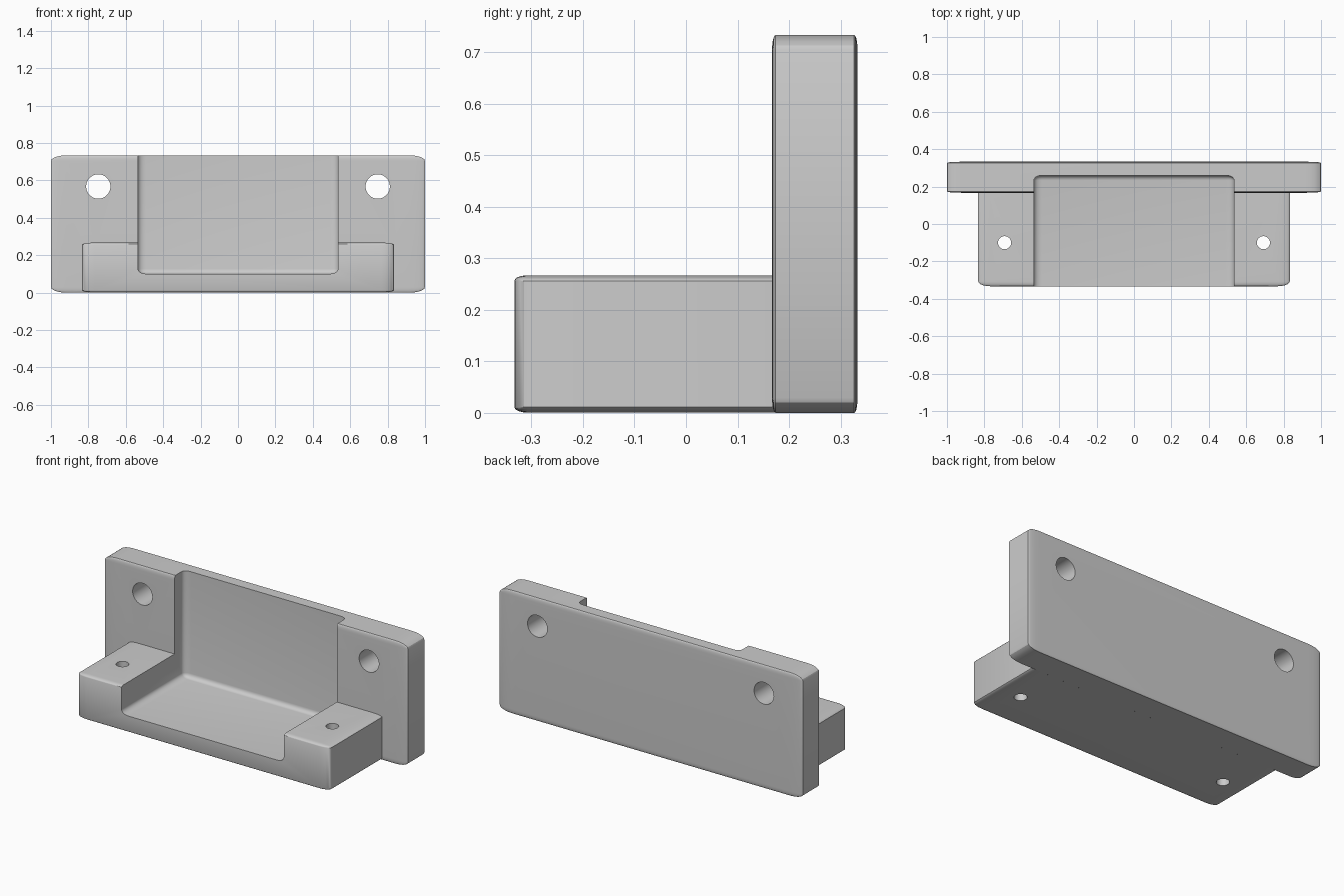
import bpy, bmesh, math
from mathutils import Vector, Matrix

cube = bpy.data.objects.get("Cube")
if cube:
    bpy.data.objects.remove(cube, do_unlink=True)

grey = bpy.data.materials.new("light_grey")
grey.use_nodes = True
colour = (0.6, 0.6, 0.6, 1)
grey.diffuse_color = colour
grey.node_tree.nodes["Principled BSDF"].inputs["Base Color"].default_value = colour


def add_object(name, bm):
    mesh = bpy.data.meshes.new(name)
    bm.to_mesh(mesh)
    bm.free()
    mesh.materials.append(grey)
    obj = bpy.data.objects.new(name, mesh)
    bpy.context.collection.objects.link(obj)
    return obj


def rounded_box(name, low, high):
    """Box whose edge rounding is a fixed share of each dimension."""
    low, high = Vector(low), Vector(high)
    bm = bmesh.new()
    bmesh.ops.create_cube(bm, size=1)
    bmesh.ops.bevel(bm, geom=bm.edges[:], offset=0.04, segments=5,
                    profile=0.5, affect='EDGES')
    bmesh.ops.scale(bm, vec=high - low, verts=bm.verts)
    bmesh.ops.translate(bm, vec=(low + high) / 2, verts=bm.verts)
    return add_object(name, bm)


def drill(name, centre, radius, axis):
    bm = bmesh.new()
    turn = Matrix.Rotation(math.pi / 2, 4, 'X') if axis == 'Y' else Matrix()
    bmesh.ops.create_cone(bm, cap_ends=True, segments=48, radius1=radius,
                          radius2=radius, depth=0.8,
                          matrix=Matrix.Translation(centre) @ turn)
    return add_object(name, bm)


def combine(target, tool, operation):
    mod = target.modifiers.new(tool.name, 'BOOLEAN')
    mod.operation = operation
    mod.solver = 'EXACT'
    mod.object = tool
    bpy.context.view_layer.objects.active = target
    bpy.ops.object.modifier_apply(modifier=mod.name)
    bpy.data.objects.remove(tool, do_unlink=True)


# Upright back plate joined to the shelf
bracket = rounded_box("bracket", (-1, 0.167, 0), (1, 0.333, 0.733))
shelf = rounded_box("shelf", (-0.833, -0.333, 0.0005), (0.833, 0.327, 0.267))
combine(bracket, shelf, 'UNION')

# Pocket open at the front and top
pocket = rounded_box("pocket", (-0.535, -0.407, 0.1), (0.535, 0.26, 0.767))
combine(bracket, pocket, 'DIFFERENCE')

# Mounting holes through the plate and screw holes through the shelf
for side in (-1, 1):
    combine(bracket, drill("plate_hole", (side * 0.747, 0.25, 0.567), 0.065, 'Y'), 'DIFFERENCE')
    combine(bracket, drill("shelf_hole", (side * 0.692, -0.1, 0.13), 0.035, 'Z'), 'DIFFERENCE')

# Smooth roundings with crisp edges
bpy.ops.object.select_all(action='DESELECT')
bracket.select_set(True)
bpy.context.view_layer.objects.active = bracket
bpy.ops.object.shade_smooth_by_angle(angle=math.radians(30))
